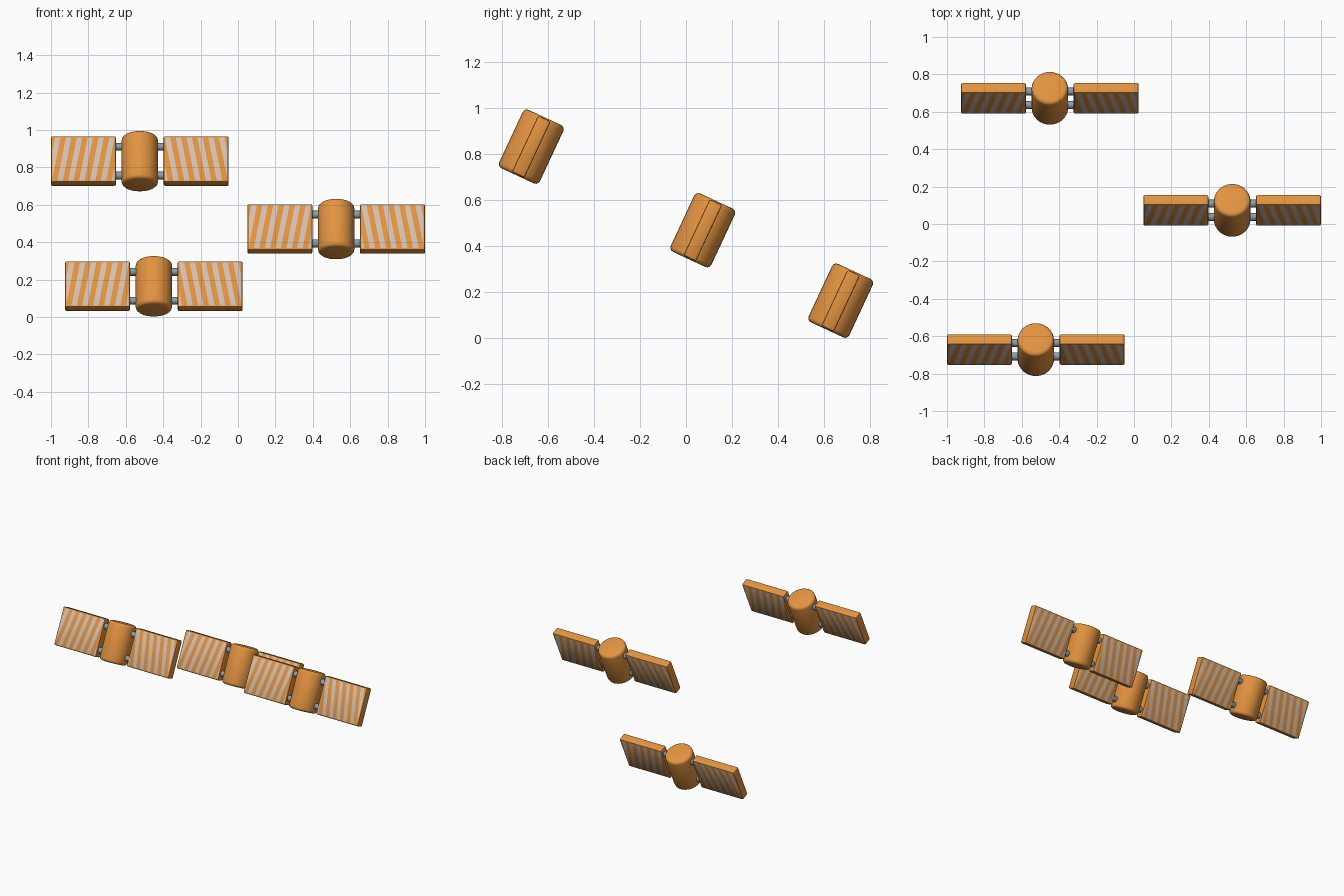
import bpy, bmesh, math
from mathutils import Matrix, Vector

if "Cube" in bpy.data.objects:
    bpy.data.objects.remove(bpy.data.objects["Cube"])

TILT = Matrix.Rotation(math.radians(-25), 4, 'X')
INNER, OUTER = 0.1275, 0.475          # panel reach from the body axis
HEIGHT, THICK = 0.27, 0.06
SLANT, BAND = 0.18, 0.029             # stripe lean and stripe width


def material(name, rgb):
    m = bpy.data.materials.new(name)
    lin = [((c / 255 + 0.055) / 1.055) ** 2.4 for c in rgb]
    m.diffuse_color = (*lin, 1)
    m.use_nodes = True
    m.node_tree.nodes["Principled BSDF"].inputs["Base Color"].default_value = m.diffuse_color
    return m


ORANGE = material("orange", (226, 147, 64))
STRIPE = material("pale_stripe", (212, 192, 176))
STEEL = material("steel_blue", (134, 158, 176))


def finish(bm, name, mats, place):
    bmesh.ops.recalc_face_normals(bm, faces=bm.faces)
    me = bpy.data.meshes.new(name)
    bm.to_mesh(me)
    bm.free()
    for m in mats:
        me.materials.append(m)
    me.shade_smooth()
    me.set_sharp_from_angle(angle=math.radians(40))
    ob = bpy.data.objects.new(name, me)
    bpy.context.collection.objects.link(ob)
    ob.matrix_world = place
    return ob


def body(place, tag):
    # drum with rounded rims
    bm = bmesh.new()
    bmesh.ops.create_cone(bm, cap_ends=True, segments=32, radius1=0.0975,
                          radius2=0.0975, depth=0.28)
    rims = [e for e in bm.edges if abs(e.verts[0].co.z - e.verts[1].co.z) < 1e-4]
    bmesh.ops.bevel(bm, geom=rims, offset=0.02, segments=3, profile=0.5,
                    affect='EDGES')
    finish(bm, "body_" + tag, [ORANGE], place)


def panel(place, side, tag):
    # bevelled slab, cut along slanted lines into stripes on both broad faces
    bm = bmesh.new()
    bmesh.ops.create_cube(bm, size=1)
    bmesh.ops.scale(bm, vec=(OUTER - INNER, THICK, HEIGHT), verts=bm.verts)
    bmesh.ops.translate(bm, vec=(side * (INNER + OUTER) / 2, 0, 0), verts=bm.verts)
    bmesh.ops.bevel(bm, geom=bm.edges[:], offset=0.008, segments=2, profile=0.5,
                    affect='EDGES')
    for k in range(-1, 14):
        bmesh.ops.bisect_plane(
            bm, geom=bm.verts[:] + bm.edges[:] + bm.faces[:],
            plane_co=Vector((side * (INNER + k * BAND), 0, 0)),
            plane_no=Vector((side, 0, SLANT)).normalized())
    bm.normal_update()
    for f in bm.faces:
        c = f.calc_center_median()
        k = math.floor((side * c.x + SLANT * c.z - INNER) / BAND)
        f.material_index = int(abs(f.normal.y) > 0.99 and k % 2 == 1)
    finish(bm, "panel_" + tag, [ORANGE, STRIPE], place)


def strut(place, side, z, tag):
    # short round bar joining body and panel
    bm = bmesh.new()
    bmesh.ops.create_cone(bm, cap_ends=True, segments=16, radius1=0.021,
                          radius2=0.021, depth=0.07)
    move = Matrix.Translation((side * 0.105, 0, z)) @ Matrix.Rotation(math.pi / 2, 4, 'Y')
    bmesh.ops.transform(bm, matrix=move, verts=bm.verts)
    finish(bm, "strut_" + tag, [STEEL], place)


# three identical winged units
for tag, pos in (("front", (-0.525, -0.672, 0.833)),
                 ("middle", (0.525, 0.073, 0.470)),
                 ("back", (-0.45, 0.672, 0.164))):
    place = Matrix.Translation(pos) @ TILT
    body(place, tag)
    for side, s in ((-1, "left"), (1, "right")):
        panel(place, side, f"{tag}_{s}")
        for z, h in ((-0.085, "lower"), (0.085, "upper")):
            strut(place, side, z, f"{tag}_{s}_{h}")
